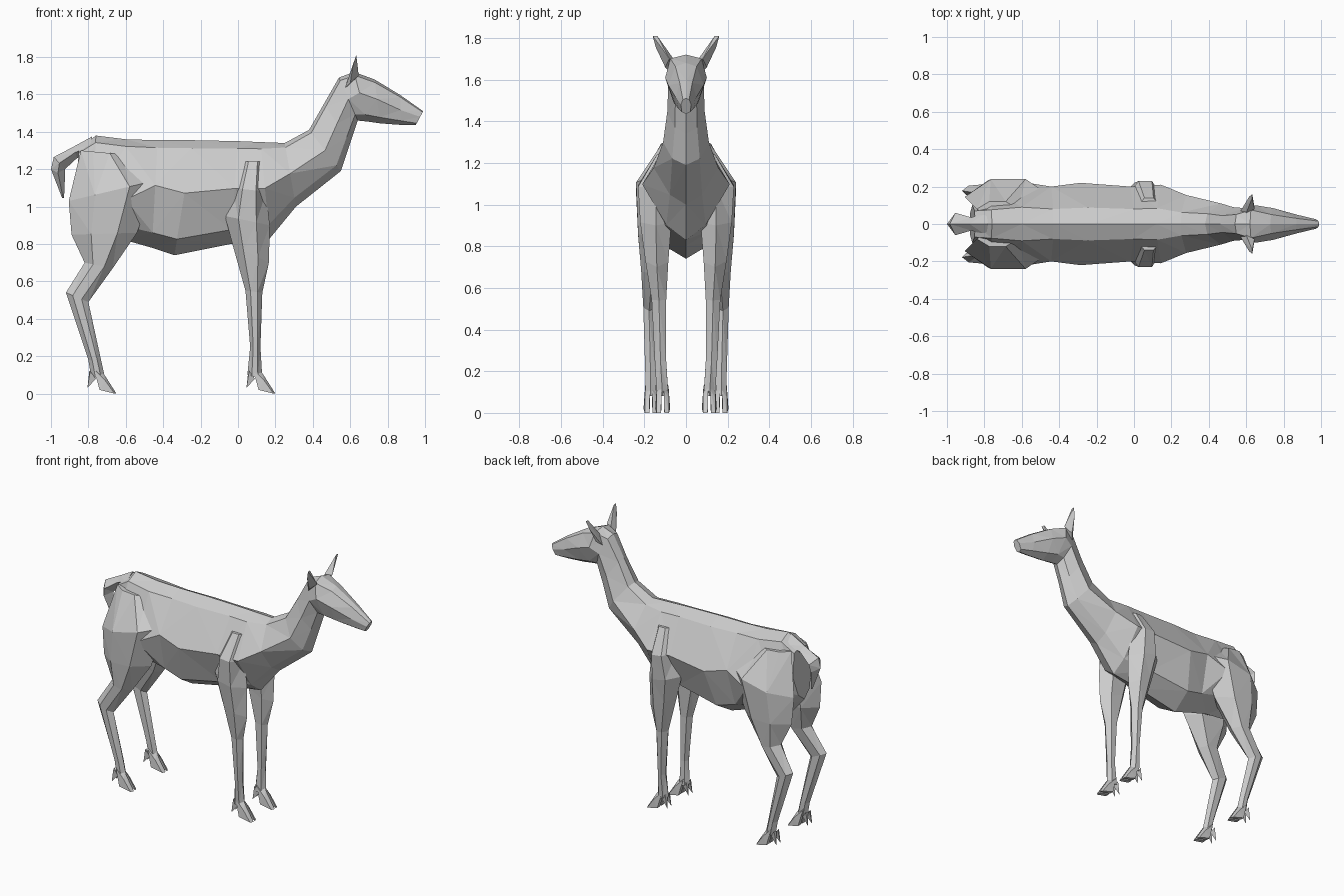
import bpy
import bmesh
from mathutils import Vector

old = bpy.data.objects.get("Cube")
if old:
    bpy.data.objects.remove(old)

grey = bpy.data.materials.new("plain grey")
grey.use_nodes = True
GREY = (0.6, 0.6, 0.6, 1)
grey.diffuse_color = GREY
grey.node_tree.nodes["Principled BSDF"].inputs["Base Color"].default_value = GREY


def finish(name, bm, mirror):
    bmesh.ops.recalc_face_normals(bm, faces=bm.faces)
    mesh = bpy.data.meshes.new(name)
    bm.to_mesh(mesh)
    bm.free()
    mesh.materials.append(grey)
    obj = bpy.data.objects.new(name, mesh)
    bpy.context.collection.objects.link(obj)
    if mirror:
        mod = obj.modifiers.new("both sides", "MIRROR")
        mod.use_axis = (False, True, False)
    return obj


def loft(name, rings, mirror=False):
    """Skin a list of equal closed rings with flat faces."""
    bm = bmesh.new()
    rows = [[bm.verts.new(p) for p in ring] for ring in rings]
    n = len(rows[0])
    for a, b in zip(rows, rows[1:]):
        for i in range(n):
            j = (i + 1) % n
            bm.faces.new((a[i], a[j], b[j], b[i]))
    bm.faces.new(rows[0])
    bm.faces.new(rows[-1])
    bmesh.ops.triangulate(bm, faces=[f for f in bm.faces if len(f.verts) == 4],
                          quad_method="SHORT_EDGE")
    return finish(name, bm, mirror)


def hull(name, points, mirror=True):
    bm = bmesh.new()
    for p in points:
        bm.verts.new(p)
    bmesh.ops.convex_hull(bm, input=bm.verts)
    return finish(name, bm, mirror)


def body_ring(xt, zt, xb, zb, w, f, up, low):
    """Eight-sided section from a top point to a bottom point, w wide at f."""
    top, bottom = Vector((xt, 0, zt)), Vector((xb, 0, zb))
    side = [(up * w, 0.07), (w, f), (low * w, 0.86)]
    pts = [(0, 0)] + side + [(0, 1)] + [(-y, t) for y, t in reversed(side)]
    return [top.lerp(bottom, t) + Vector((0, y, 0)) for y, t in pts]


def leg_ring(xb, zb, xf, zf, yi, yo):
    """Six-sided section from back point to front point."""
    back, front = Vector((xb, 0, zb)), Vector((xf, 0, zf))
    mid = (yi + yo) / 2
    pts = [(0, mid), (0.3, yo), (0.7, yo), (1, mid), (0.75, yi), (0.25, yi)]
    return [back.lerp(front, t) + Vector((0, y, 0)) for t, y in pts]


# Torso, neck and head in one skin
loft("body", [body_ring(*r) for r in (
    (-.85, 1.31, -.88, 0.96, .10, .5, .7, .6),
    (-.76, 1.38, -.78, 0.84, .19, .6, .4, .6),
    (-.60, 1.36, -.60, 0.82, .225, .6, .4, .6),
    (-.43, 1.355, -.46, 0.78, .20, .42, .4, .65),
    (-.24, 1.355, -.34, 0.74, .22, .46, .4, .65),
    (0.00, 1.35, -.04, 0.80, .20, .46, .4, .6),
    (0.12, 1.345, 0.17, 0.83, .21, .48, .4, .45),
    (0.25, 1.34, 0.31, 1.00, .155, .48, .4, .5),
    (0.38, 1.41, 0.55, 1.19, .11, .5, .5, .6),
    (0.46, 1.55, 0.60, 1.34, .09, .5, .5, .6),
    (0.54, 1.69, 0.64, 1.46, .085, .5, .6, .6),
    (0.62, 1.72, 0.69, 1.455, .10, .42, .75, .6),
    (0.73, 1.68, 0.76, 1.445, .085, .45, .6, .6),
    (0.87, 1.595, 0.87, 1.437, .05, .5, .6, .7),
    (0.99, 1.51, 0.95, 1.435, .025, .4, .6, .8))])

# Legs, thick at the hip and shoulder
loft("hind_leg", [leg_ring(*r) for r in (
    (-.84, 1.30, -.62, 1.28, .04, .12),
    (-.905, 1.03, -.44, 1.14, .05, .24),
    (-.89, 0.85, -.54, 0.86, .07, .23),
    (-.82, 0.70, -.67, 0.67, .11, .215),
    (-.92, 0.54, -.80, 0.49, .15, .205),
    (-.80, 0.18, -.73, 0.17, .145, .195),
    (-.785, 0.09, -.71, 0.08, .145, .195))], True)
loft("front_leg", [leg_ring(*r) for r in (
    (0.02, 1.24, 0.14, 1.24, .05, .14),
    (-.03, 1.10, 0.15, 1.08, .06, .23),
    (-.07, 0.95, 0.17, 0.90, .07, .22),
    (-.03, 0.80, 0.165, 0.70, .085, .195),
    (0.04, 0.55, 0.13, 0.54, .095, .165),
    (0.065, 0.25, 0.12, 0.25, .095, .15),
    (0.05, 0.10, 0.13, 0.08, .085, .14))], True)

# Cloven feet: two toes and two dewclaws on each
for leg, ax, ay in (("front", .09, .112), ("hind", -.76, .168)):
    for label, s in (("inner", -1), ("outer", 1)):
        def at(dx, dy, z):
            return (ax + dx, ay + s * dy, z)
        hull(f"{leg}_{label}_toe", [
            at(-.02, .005, .17), at(-.01, .028, .13), at(.04, .005, .11),
            at(.05, .03, .07), at(.02, .006, .02), at(.02, .036, .02),
            at(.11, .008, .0), at(.10, .03, .0)])
        hull(f"{leg}_{label}_dewclaw", [
            at(-.035, .006, .12), at(-.03, .026, .12), at(.0, .015, .08),
            at(-.045, .022, .03)])

# Ears
hull("ear", [(.57, .07, 1.63), (.645, .08, 1.70), (.60, .10, 1.66),
             (.60, .06, 1.70), (.615, .145, 1.755), (.64, .115, 1.75),
             (.632, .16, 1.81), (.632, .138, 1.81)])

# Tail, arching back and hanging to a point


def tail_ring(xo, zo, xi, zi, w):
    return [(xo, 0, zo), ((xo + xi) / 2, w, (zo + zi) / 2),
            (xi, 0, zi), ((xo + xi) / 2, -w, (zo + zi) / 2)]


loft("tail", [tail_ring(*r) for r in (
    (-.78, 1.375, -.80, 1.27, .06),
    (-.88, 1.32, -.86, 1.26, .035),
    (-.985, 1.265, -.925, 1.20, .06),
    (-1.0, 1.20, -.925, 1.16, .05),
    (-.94, 1.045, -.93, 1.045, .008))])
